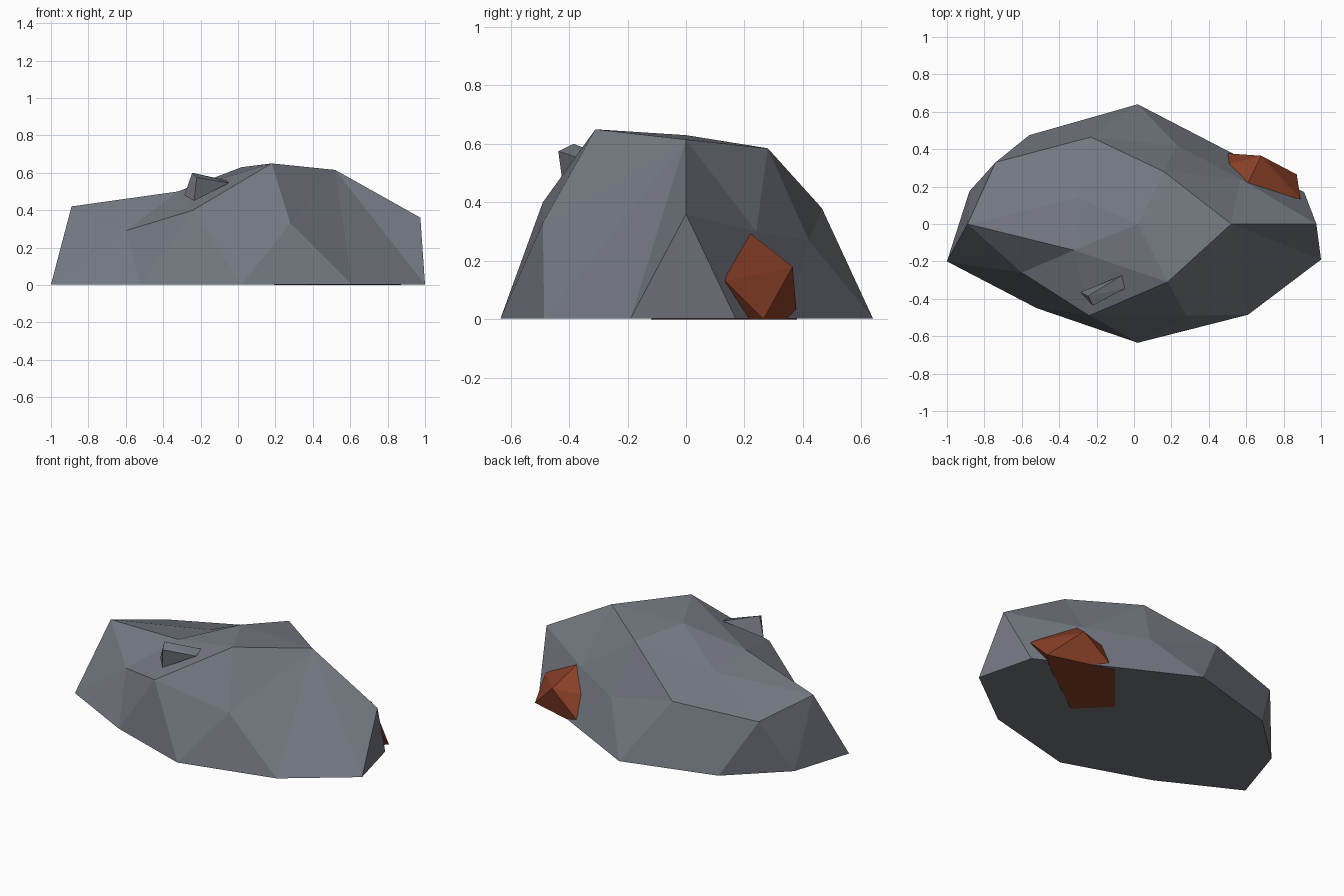
import bpy
import bmesh

cube = bpy.data.objects.get("Cube")
if cube:
    bpy.data.objects.remove(cube, do_unlink=True)


def material(name, rgb):
    mat = bpy.data.materials.new(name)
    mat.use_nodes = True
    mat.diffuse_color = (*rgb, 1)
    mat.node_tree.nodes["Principled BSDF"].inputs["Base Color"].default_value = (*rgb, 1)
    return mat


def finish(name, bm, mat):
    bmesh.ops.recalc_face_normals(bm, faces=bm.faces)
    mesh = bpy.data.meshes.new(name)
    bm.to_mesh(mesh)
    bm.free()
    mesh.materials.append(mat)
    obj = bpy.data.objects.new(name, mesh)
    bpy.context.scene.collection.objects.link(obj)
    return obj


def hull(name, points, mat):
    """Faceted stone chunk wrapped around a few corner points."""
    bm = bmesh.new()
    verts = [bm.verts.new(p) for p in points]
    result = bmesh.ops.convex_hull(bm, input=verts)
    loose = [v for v in bm.verts if not v.link_faces]
    bmesh.ops.delete(bm, geom=loose, context='VERTS')
    return finish(name, bm, mat)


slate = material("slate grey", (0.175, 0.19, 0.222))
rust = material("rust orange", (0.25, 0.05, 0.02))

# Boulder: ground outline, shoulder ring staggered half a step, and crown points
ground = [(1, -.19), (.91, .17), (.58, .35), (.02, .64), (-.56, .475),
          (-.88, .175), (-1, -.2), (-.52, -.45), (.02, -.635), (.61, -.485)]
shoulder = [(.975, 0, .36), (.57, .24, .3), (.23, .42, .27), (-.23, .465, .38),
            (-.74, .33, .335), (-.89, 0, .42), (-.6, -.26, .29),
            (-.24, -.49, .4), (.28, -.49, .33), (.52, 0, .615)]
crown = {"back": (.16, .28, .585), "dip": (-.3, .14, .46), "ledge": (-.32, -.14, .5),
         "peak": (.18, -.31, .65), "centre": (.02, 0, .63)}

bm = bmesh.new()
low = [bm.verts.new((x, y, .002)) for x, y in ground]
mid = [bm.verts.new(p) for p in shoulder]
top = {key: bm.verts.new(p) for key, p in crown.items()}

# Underside and zigzag walls
bm.faces.new(low[::-1])
count = len(low)
for i in range(count):
    j = (i + 1) % count
    bm.faces.new((low[i], low[j], mid[i]))
    bm.faces.new((mid[i], low[j], mid[j]))

# Each crown point fans out to a run of the shoulder ring
bm.faces.new((mid[0], mid[1], mid[9]))
runs = {"back": (9, 1, 2, 3), "dip": (3, 4, 5), "ledge": (5, 6, 7), "peak": (7, 8, 9)}
for key, run in runs.items():
    for a, b in zip(run, run[1:]):
        bm.faces.new((mid[a], mid[b], top[key]))
names = list(runs)
for a, b in zip(names, names[1:]):
    bm.faces.new((top[a], mid[runs[b][0]], top[b]))

# Crown centre
rim = [mid[9]] + [top[key] for key in names]
for a, b in zip(rim, rim[1:] + rim[:1]):
    bm.faces.new((a, b, top["centre"]))
finish("boulder", bm, slate)

# Small rust coloured stone lodged in the back corner
hull("rust_stone", [(.6, .2, .31), (.68, .365, .18), (.53, .36, .06), (.51, .32, .17),
                    (.89, .135, .13), (.85, .14, .16), (.87, .265, 0), (.79, .18, 0),
                    (.37, -.12, 0), (.19, .055, 0), (.46, .38, 0)], rust)

# Stone chip sticking out of the front slope
hull("stone_chip", [(-.245, -.385, .6), (-.22, -.437, .575), (-.287, -.365, .48),
                    (-.235, -.42, .45), (-.05, -.345, .545), (-.065, -.275, .56)], slate)
